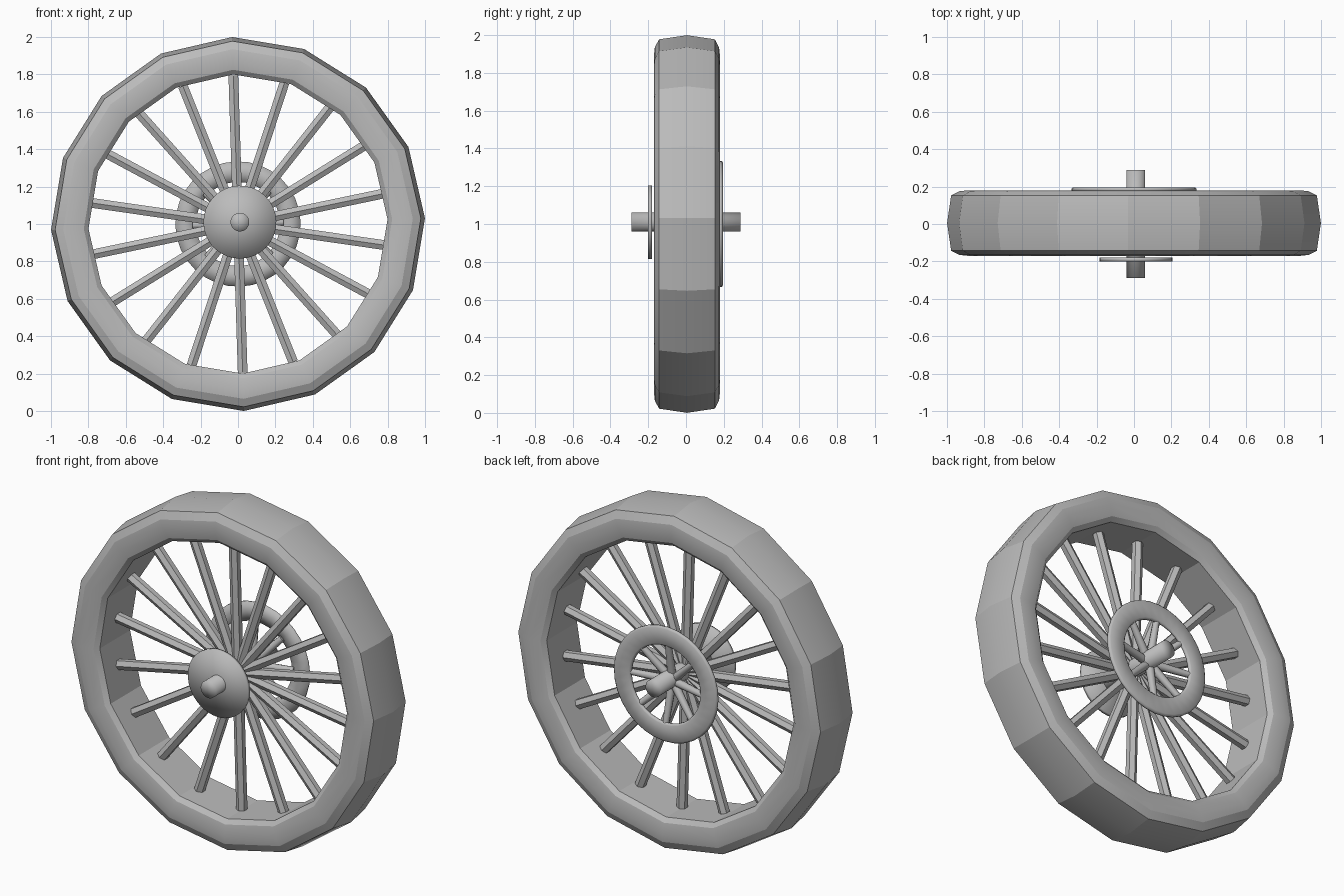
import bpy
import bmesh
from math import sin, cos, pi, radians
from mathutils import Vector, Matrix

cube = bpy.data.objects.get("Cube")
if cube:
    bpy.data.objects.remove(cube)

GREY = (0.5, 0.5, 0.5, 1)
grey = bpy.data.materials.new("grey")
grey.use_nodes = True
grey.diffuse_color = GREY
grey.node_tree.nodes["Principled BSDF"].inputs["Base Color"].default_value = GREY

WHEEL = Vector((0, 0, 1))
HUB = Vector((0.01, 0, 1.01))
TILT = radians(1.8)


def polar(centre, r, angle, y):
    return centre + Vector((r * cos(angle), y, r * sin(angle)))


def finish(name, bm, sharp_angle):
    """Smooth shading, with edges above sharp_angle (degrees) kept crisp."""
    bmesh.ops.recalc_face_normals(bm, faces=bm.faces)
    mesh = bpy.data.meshes.new(name)
    bm.to_mesh(mesh)
    bm.free()
    mesh.materials.append(grey)
    for p in mesh.polygons:
        p.use_smooth = True
    mesh.set_sharp_from_angle(angle=radians(sharp_angle))
    obj = bpy.data.objects.new(name, mesh)
    bpy.context.collection.objects.link(obj)


def revolve(name, centre, profile, sides, closed, sharp_angle):
    """Spin an (r, y) profile round the axle; open profiles start and end at r = 0."""
    bm = bmesh.new()
    rings = []
    for r, y in profile:
        if r == 0:
            rings.append([bm.verts.new(polar(centre, 0, 0, y))] * sides)
        else:
            rings.append([bm.verts.new(polar(centre, r, pi / 2 + TILT + 2 * pi * i / sides, y))
                          for i in range(sides)])
    pairs = list(zip(rings, rings[1:]))
    if closed:
        pairs.append((rings[-1], rings[0]))
    for a, b in pairs:
        for i in range(sides):
            j = (i + 1) % sides
            bm.faces.new(list(dict.fromkeys((a[i], a[j], b[j], b[i]))))
    return finish(name, bm, sharp_angle)


def radial_bars(name, count, inner, outer, radii, sides, sharp_angle):
    """Prisms fanned round the wheel; inner and outer are (r, y) ends."""
    bm = bmesh.new()
    axis = Vector((0, outer[1] - inner[1], outer[0] - inner[0]))
    lean = axis.to_track_quat('Z', 'Y').to_matrix().to_4x4()
    lean.translation = (0, (inner[1] + outer[1]) / 2, (inner[0] + outer[0]) / 2)
    for i in range(count):
        turn = Matrix.Rotation(-TILT - 2 * pi * i / count, 4, 'Y')
        bmesh.ops.create_cone(bm, cap_ends=True, segments=sides, radius1=radii[0],
                              radius2=radii[1], depth=axis.length,
                              matrix=Matrix.Translation(WHEEL) @ turn @ lean)
    finish(name, bm, sharp_angle)


# Faceted tyre with rounded shoulders
MID = 0.005
half = [(0.8, 0.14), (0.825, 0.162), (0.89, 0.175), (0.935, 0.17), (0.978, 0.148)]
tyre = [(r, MID - w) for r, w in half] + [(1.0, MID)]
tyre += [(r, MID + w) for r, w in reversed(half)]
revolve("tyre", WHEEL, tyre, 16, True, 20)

# Spokes fanned in the middle plane, one ridge facing forward
radial_bars("spokes", 18, (0.02, 0), (0.795, 0), (0.03, 0.03), 6, 30)

# Axle and front cap, softly shaded over their rims
revolve("axle", HUB, [(0, -0.288), (0.05, -0.288), (0.05, 0.288), (0, 0.288)], 24, False, 180)
revolve("front_cap", HUB, [(0, -0.2), (0.195, -0.2), (0.195, -0.18), (0, -0.18)], 32, False, 180)

# Flat-backed ring carried on dished arms
ring = [(0.225, 0.178), (0.28, 0.168), (0.335, 0.178), (0.335, 0.188),
        (0.325, 0.196), (0.235, 0.196), (0.225, 0.188)]
revolve("back_ring", WHEEL, ring, 32, True, 180)
radial_bars("ring_arms", 8, (0.03, 0.13), (0.24, 0.176), (0.024, 0.018), 8, 60)
